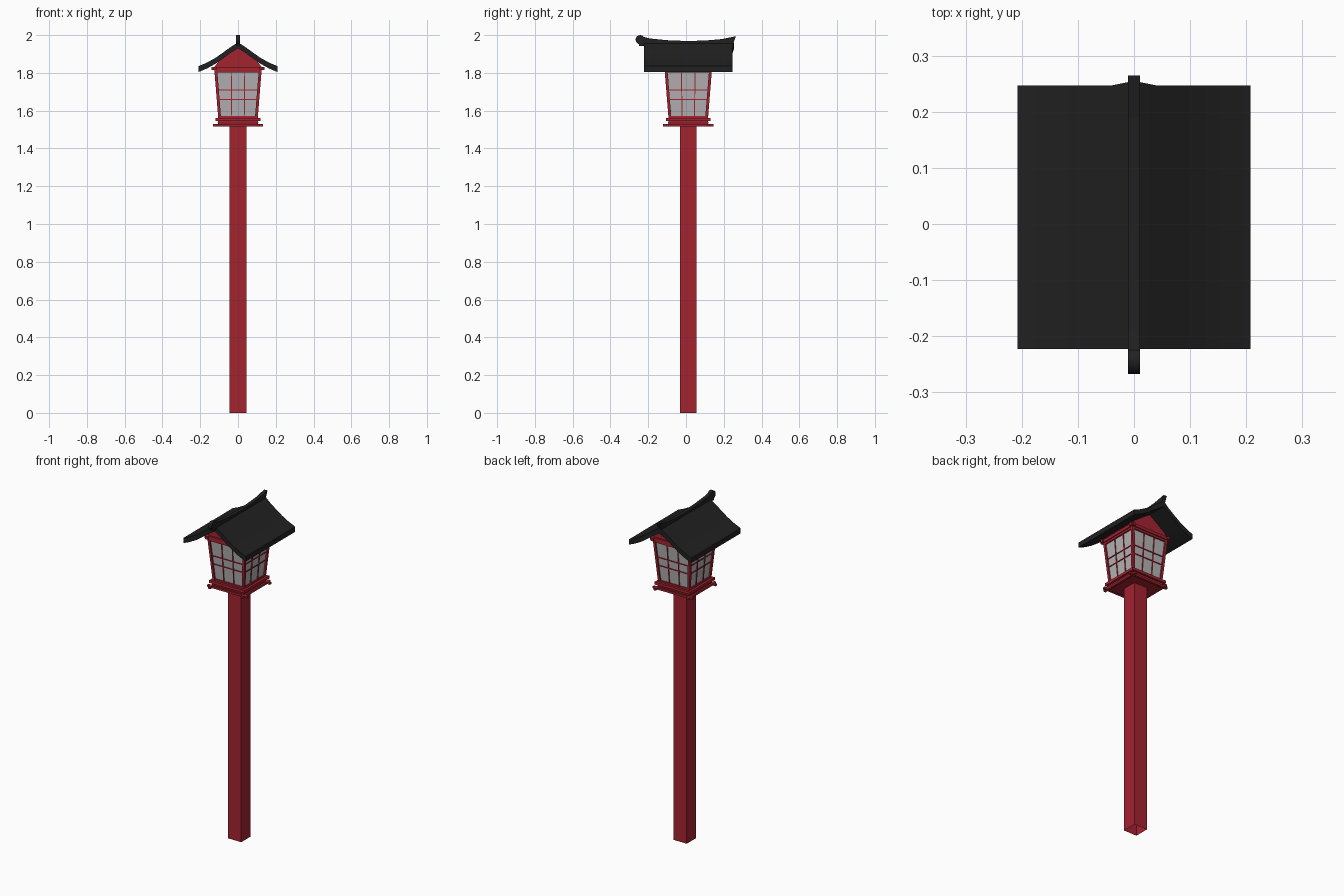
import bpy, bmesh, math
from mathutils import Vector, Matrix

cube = bpy.data.objects.get("Cube")
if cube:
    bpy.data.objects.remove(cube, do_unlink=True)

CY = 0.012  # the post and lantern axis sits a little behind the middle


def material(name, rgb):
    m = bpy.data.materials.new(name)
    m.use_nodes = True
    m.diffuse_color = (*rgb, 1)
    m.node_tree.nodes["Principled BSDF"].inputs["Base Color"].default_value = (*rgb, 1)
    return m


RED = material("red_paint", (0.37, 0.017, 0.03))
PAPER = material("paper_grey", (0.46, 0.45, 0.46))
BLACK = material("roof_black", (0.015, 0.015, 0.015))


def finish(name, bm, mat, smooth=False):
    bmesh.ops.recalc_face_normals(bm, faces=bm.faces)
    me = bpy.data.meshes.new(name)
    bm.to_mesh(me)
    bm.free()
    me.materials.append(mat)
    ob = bpy.data.objects.new(name, me)
    bpy.context.collection.objects.link(ob)
    if smooth:
        bpy.ops.object.select_all(action='DESELECT')
        ob.select_set(True)
        bpy.context.view_layer.objects.active = ob
        bpy.ops.object.shade_smooth_by_angle(angle=math.radians(30))
    return ob


def loft(name, rings, mat, caps=(True, True), smooth=False):
    """Skin a row of closed rings, with optional end caps."""
    bm = bmesh.new()
    loops = [[bm.verts.new(p) for p in ring] for ring in rings]
    n = len(loops[0])
    for a, b in zip(loops, loops[1:]):
        for i in range(n):
            j = (i + 1) % n
            bm.faces.new((a[i], a[j], b[j], b[i]))
    for cap, loop in zip(caps, (loops[0], loops[-1])):
        if cap:
            bm.faces.new(loop)
    return finish(name, bm, mat, smooth)


def square(h, z):
    return [(sx * h, CY + sy * h, z) for sx, sy in ((-1, -1), (1, -1), (1, 1), (-1, 1))]


def frustum(name, h0, z0, h1, z1, mat, caps=(True, True)):
    return loft(name, [square(h0, z0), square(h1, z1)], mat, caps)


def bar(name, a, b, width, depth, mat, side=0):
    """Square bar from a to b, turned by quarter turns about the lantern axis."""
    a, b = Vector(a), Vector(b)
    u = Vector((0, 1, 0)) if abs(b.x - a.x) > abs(b.z - a.z) else Vector((1, 0, 0))
    v = (b - a).normalized().cross(u)
    turn = Matrix.Translation((0, CY, 0)) @ Matrix.Rotation(side * math.pi / 2, 4, 'Z')
    rings = [[turn @ (p + u * (i * width / 2) + v * (j * depth / 2))
              for i, j in ((-1, -1), (1, -1), (1, 1), (-1, 1))] for p in (a, b)]
    return loft(name, rings, mat)


# Post, open underneath
frustum("post", 0.044, 0, 0.044, 1.53, RED, caps=(False, True))

# Stepped base trays
frustum("base_lower_tray", 0.103, 1.522, 0.108, 1.541, RED)
frustum("base_upper_tray", 0.118, 1.545, 0.118, 1.561, RED)
frustum("base_tray_core", 0.105, 1.54, 0.105, 1.546, RED)

# Lantern body
Z0, Z1, H0, H1 = 1.56, 1.82, 0.104, 0.125


def half(z):
    return H0 + (H1 - H0) * (z - Z0) / (Z1 - Z0)


frustum("paper_panels", H0 - 0.008, Z0, H1 - 0.008, Z1, PAPER)
for s in range(4):
    # crossing beams under the body and at the eaves
    bar(f"base_beam_{s}", (-0.133, -0.108, 1.523), (0.133, -0.108, 1.523), 0.014, 0.012, RED, s)
    bar(f"top_beam_{s}", (-0.14, -0.122, 1.823), (0.14, -0.122, 1.823), 0.016, 0.018, RED, s)
    # leaning corner posts
    c0, c1 = H0 - 0.007, H1 - 0.007
    bar(f"corner_post_{s}", (-c0, -c0, Z0), (-c1, -c1, Z1), 0.015, 0.015, RED, s)
    # window rails at sill and head
    for label, z in (("sill", 1.565), ("head", 1.808)):
        h = half(z) - 0.006
        bar(f"{label}_rail_{s}", (-h, -h, z), (h, -h, z), 0.012, 0.012, RED, s)
    # lattice, three columns by three rows
    for k, f in enumerate((-1, 1)):
        bar(f"lattice_upright_{s}_{k}", (f * 0.033, -H0 + 0.007, Z0),
            (f * 0.036, -H1 + 0.007, Z1), 0.005, 0.007, RED, s)
    for k, z in enumerate((1.66, 1.71)):
        h = half(z) - 0.007
        bar(f"lattice_rail_{s}_{k}", (-h, -h, z), (h, -h, z), 0.007, 0.005, RED, s)

# Gable block under the roof
gable = [(-0.127, 1.828), (0.127, 1.828), (0.1, 1.866), (0.05, 1.902), (0, 1.932),
         (-0.05, 1.902), (-0.1, 1.866)]
loft("gable", [[(x, CY + y, z) for x, z in gable] for y in (-0.12, 0.12)], RED)

# Curved roof slab
slope = [(0, 1.962), (0.04, 1.936), (0.08, 1.907), (0.12, 1.879), (0.165, 1.854), (0.208, 1.836)]
section = [(-x, z) for x, z in reversed(slope[1:])] + slope
rings = []
for x, z in section:
    back = 0.247 + 0.008 * max(0, 1 - abs(x) / 0.04)
    rings.append([(x, -0.223, z), (x, back, z), (x, back, z - 0.031), (x, -0.223, z - 0.031)])
loft("roof", rings, BLACK, smooth=True)

# Ridge with upswept tail
ridge = [(-0.24, 1.994), (-0.19, 1.982), (-0.1, 1.973), (0, 1.969), (0.1, 1.971), (0.19, 1.979),
         (0.265, 1.994), (0.245, 1.945), (0.1, 1.935), (-0.1, 1.935), (-0.225, 1.945)]
loft("ridge", [[(x, y, z) for y, z in ridge] for x in (-0.011, 0.011)], BLACK)

# Rounded scroll at the ridge front
scroll = [(-0.243 + 0.024 * math.cos(i * math.tau / 16), 1.976 + 0.024 * math.sin(i * math.tau / 16))
          for i in range(16)]
loft("ridge_scroll", [[(x, y, z) for y, z in scroll] for x in (-0.011, 0.011)], BLACK, smooth=True)
bar("scroll_neck", (0, -0.235 - CY, 1.943), (0, -0.235 - CY, 1.975), 0.022, 0.03, BLACK)
